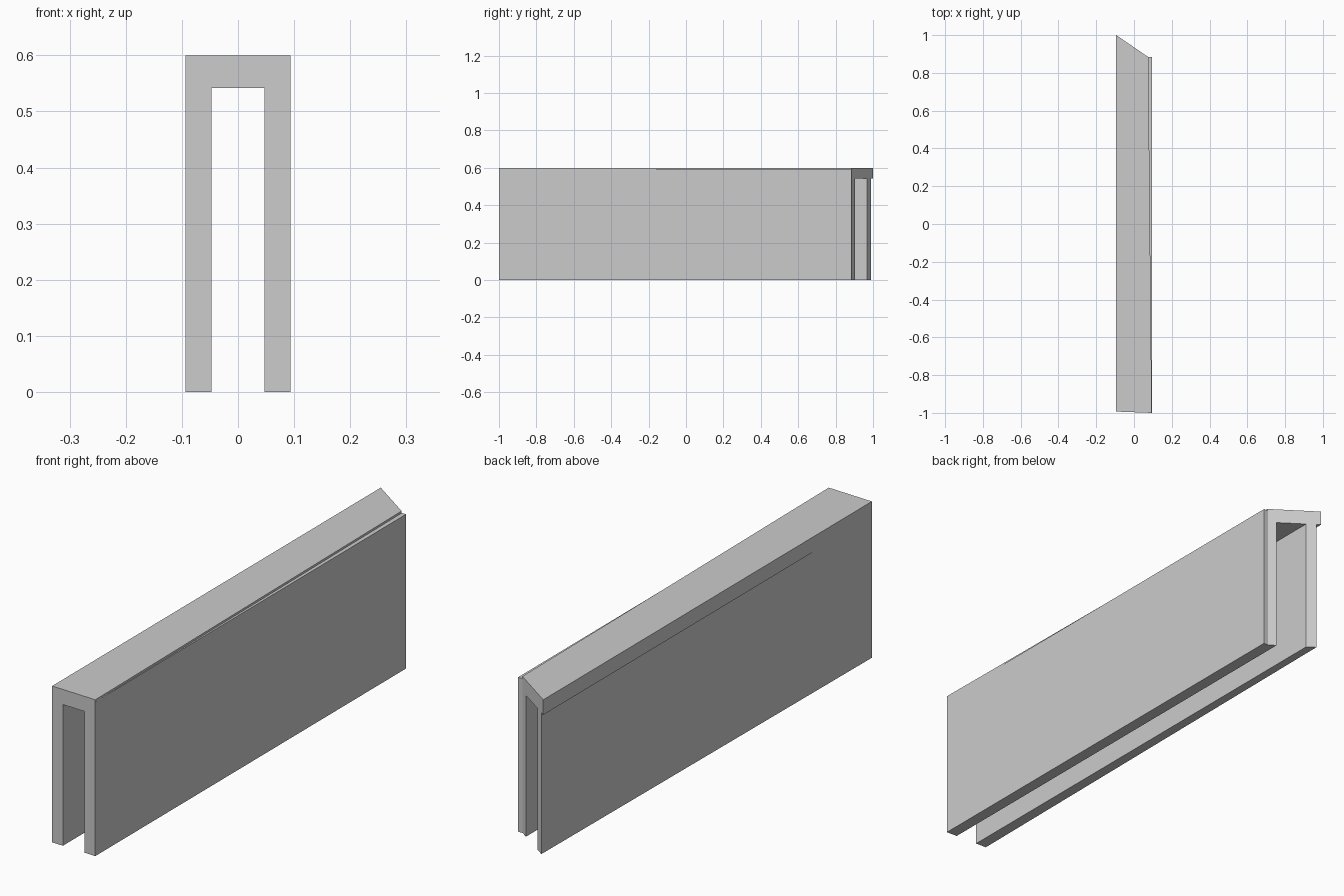
import bpy
import bmesh

if "Cube" in bpy.data.objects:
    bpy.data.objects.remove(bpy.data.objects["Cube"])


def prism(name, outline, z0, z1):
    """Extrude a plan outline (x, y) from z0 up to z1."""
    bm = bmesh.new()
    face = bm.faces.new([bm.verts.new((x, y, z0)) for x, y in outline])
    ext = bmesh.ops.extrude_face_region(bm, geom=[face])
    for v in ext["geom"]:
        if isinstance(v, bmesh.types.BMVert):
            v.co.z = z1
    bmesh.ops.recalc_face_normals(bm, faces=bm.faces[:])
    mesh = bpy.data.meshes.new(name)
    bm.to_mesh(mesh)
    bm.free()
    obj = bpy.data.objects.new(name, mesh)
    bpy.context.collection.objects.link(obj)
    return obj


W, INNER = 0.094, 0.047     # half widths outside and inside the channel


def mitre(x):
    """y of the slanted far end at a given x."""
    return 1.0 - 0.685 * (x + W)


def front(x):
    """y of the very slightly skewed near end."""
    return -0.9965 - 0.0035 * x / W


# Top cap, tapering slightly along its right edge
prism("top_cap", [(-W, front(-W)), (W, front(W)),
                  (0.076, mitre(0.076)), (-W, 1.0)], 0.542, 0.6)

# Left wall, its outer side drawing in under the cap towards the far end
prism("left_wall", [(-W, front(-W)), (-INNER, front(-INNER)),
                    (-INNER, mitre(-INNER)), (-0.079, mitre(-0.079))], 0, 0.542)

# Right wall, with a squared-off corner on its mitred end
prism("right_wall", [(INNER, front(INNER)), (W, front(W)), (W, 0.885),
                     (0.074, 0.885), (INNER, mitre(INNER))], 0, 0.592)
